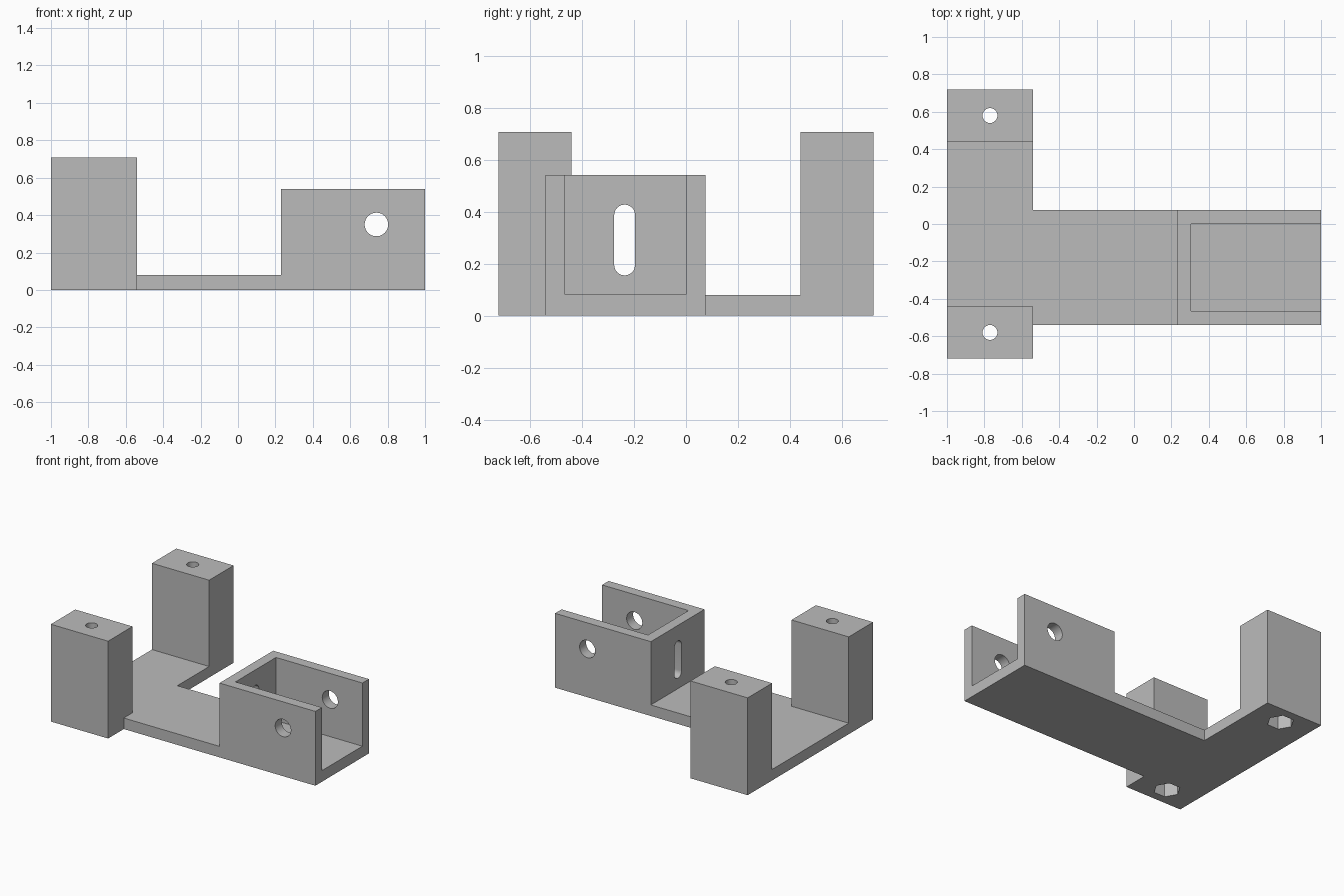
import bpy, bmesh, math

if "Cube" in bpy.data.objects:
    bpy.data.objects.remove(bpy.data.objects["Cube"])

grey = bpy.data.materials.new("plain grey")
grey.diffuse_color = (0.5, 0.5, 0.5, 1)
grey.use_nodes = True
grey.node_tree.nodes["Principled BSDF"].inputs["Base Color"].default_value = grey.diffuse_color


def prism(name, outline, lo, hi, axis="z"):
    """Extrude a closed outline from lo to hi along one axis."""
    place = {"x": lambda a, b, t: (t, a, b),
             "y": lambda a, b, t: (a, t, b),
             "z": lambda a, b, t: (a, b, t)}[axis]
    bm = bmesh.new()
    low = [bm.verts.new(place(a, b, lo)) for a, b in outline]
    high = [bm.verts.new(place(a, b, hi)) for a, b in outline]
    bm.faces.new(low)
    bm.faces.new(high)
    n = len(outline)
    for i in range(n):
        j = (i + 1) % n
        bm.faces.new((low[i], low[j], high[j], high[i]))
    bmesh.ops.recalc_face_normals(bm, faces=bm.faces)
    mesh = bpy.data.meshes.new(name)
    bm.to_mesh(mesh)
    bm.free()
    mesh.materials.append(grey)
    obj = bpy.data.objects.new(name, mesh)
    bpy.context.collection.objects.link(obj)
    return obj


def rect(x0, x1, y0, y1):
    return [(x0, y0), (x1, y0), (x1, y1), (x0, y1)]


def ring(cx, cy, r, n):
    return [(cx + r * math.cos(math.tau * i / n),
             cy + r * math.sin(math.tau * i / n)) for i in range(n)]


def slot(cx, z0, z1, r, n=16):
    pts = []
    for cz, start in ((z1 - r, 0), (z0 + r, math.pi)):
        for i in range(n + 1):
            a = start + math.pi * i / n
            pts.append((cx + r * math.cos(a), cz + r * math.sin(a)))
    return pts


# Solid block with the T-shaped footprint
bracket = prism("mounting_bracket", [
    (-1, -0.72), (-0.54, -0.72), (-0.54, -0.54), (1, -0.54),
    (1, 0.075), (-0.54, 0.075), (-0.54, 0.72), (-1, 0.72)], 0, 0.707)

# Open floor between the two posts and the holder
cutters = [
    prism("floor_cutter", [
        (-1.2, -0.44), (-0.54, -0.44), (-0.54, -1), (0.23, -1),
        (0.23, 1), (-0.54, 1), (-0.54, 0.44), (-1.2, 0.44)], 0.08, 1),
    # Holder height, pocket, cross hole and end slot
    prism("holder_top_cutter", rect(0, 1.2, -1, 1), 0.54, 1.1),
    prism("holder_pocket_cutter", rect(0.305, 1.3, -0.465, 0), 0.081, 1.2),
    prism("cross_hole_cutter", ring(0.74, 0.35, 0.063, 48), -1.3, 1.3, "y"),
    prism("end_slot_cutter", slot(-0.236, 0.155, 0.427, 0.04), 0.1, 0.5, "x"),
]
# Screw holes and hexagonal nut recesses in the posts
for y in (-0.58, 0.58):
    cutters.append(prism("screw_hole_cutter", ring(-0.77, y, 0.04, 32), -0.2, 1.3))
    cutters.append(prism("nut_recess_cutter", ring(-0.77, y, 0.09, 6), -0.1, 0.2))

bpy.context.view_layer.objects.active = bracket
bracket.select_set(True)
for cutter in cutters:
    cutter.hide_render = True
    mod = bracket.modifiers.new(cutter.name, "BOOLEAN")
    mod.operation = "DIFFERENCE"
    mod.solver = "EXACT"
    mod.object = cutter
    bpy.ops.object.modifier_apply(modifier=mod.name)
for cutter in cutters:
    bpy.data.objects.remove(cutter)

bpy.ops.object.shade_smooth_by_angle(angle=math.radians(30))
